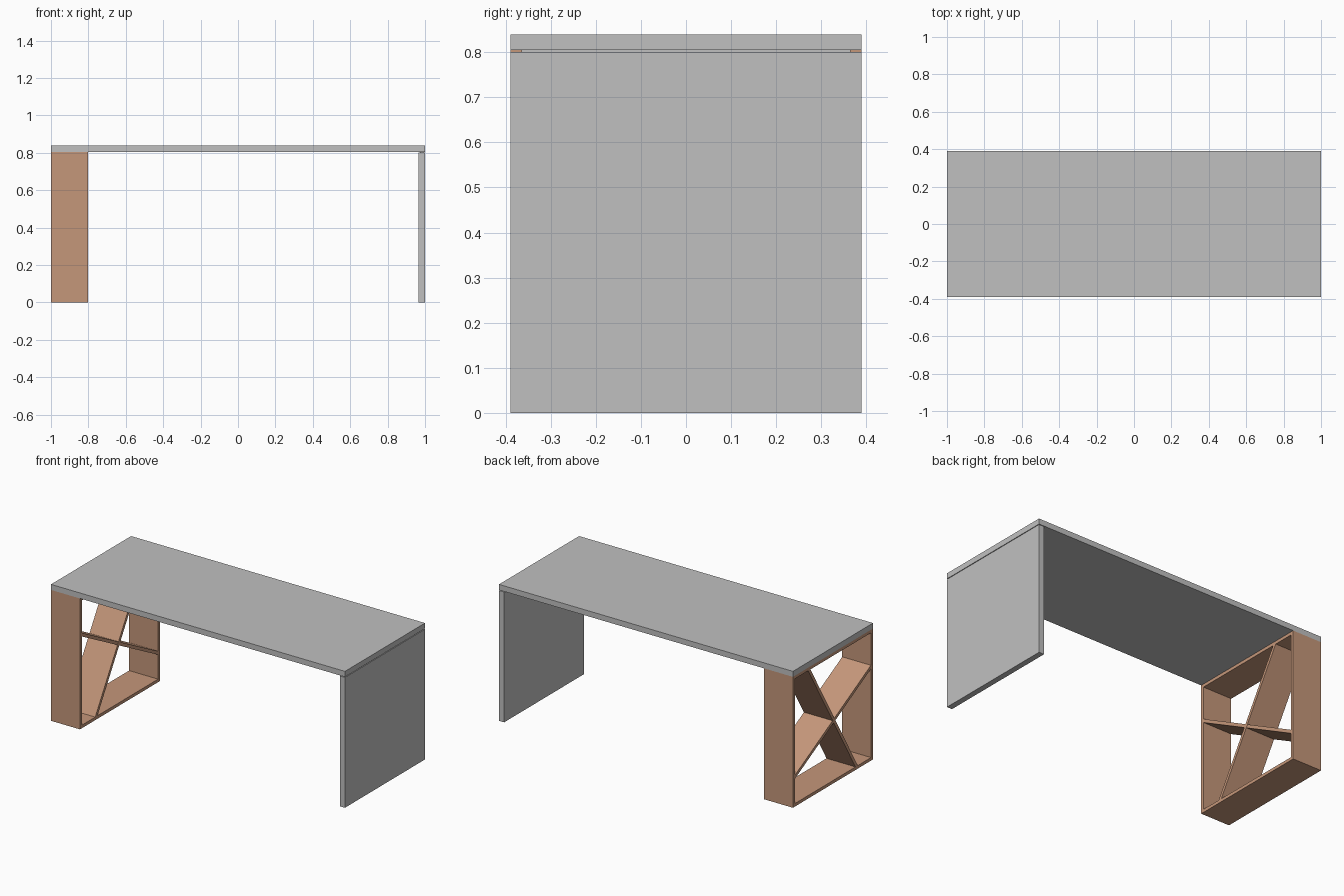
import bpy

if "Cube" in bpy.data.objects:
    bpy.data.objects.remove(bpy.data.objects["Cube"], do_unlink=True)


def material(name, rgb):
    mat = bpy.data.materials.new(name)
    mat.use_nodes = True
    mat.diffuse_color = (*rgb, 1)
    mat.node_tree.nodes["Principled BSDF"].inputs["Base Color"].default_value = (*rgb, 1)
    return mat


grey = material("grey laminate", (0.53, 0.53, 0.53))
wood = material("light wood", (0.56, 0.31, 0.195))


def panel(name, x0, x1, profile, mat):
    """Extrude a four-cornered (y, z) profile from x0 to x1."""
    n = len(profile)
    verts = [(x, y, z) for x in (x0, x1) for y, z in profile]
    faces = [tuple(reversed(range(n))), tuple(range(n, 2 * n))]
    faces += [(i, (i + 1) % n, (i + 1) % n + n, i + n) for i in range(n)]
    mesh = bpy.data.meshes.new(name)
    mesh.from_pydata(verts, [], faces)
    mesh.materials.append(mat)
    obj = bpy.data.objects.new(name, mesh)
    bpy.context.collection.objects.link(obj)
    return obj


def rect(y0, y1, z0, z1):
    return [(y0, z0), (y1, z0), (y1, z1), (y0, z1)]


D = 0.389         # half depth of the desk
UNDER = 0.805     # underside of the desktop
T = 0.019         # shelf board thickness
X0, X1 = -1.0, -0.803

# Desktop and solid end panel, joined by a thin recessed spacer
panel("desktop", -1, 1, rect(-D, D, UNDER, 0.839), grey)
panel("end_panel", 0.965, 1, rect(-D, D, 0, 0.801), grey)
panel("end_panel_spacer", 0.972, 0.993, rect(-0.365, 0.365, 0.801, UNDER), grey)

# Open shelf frame
panel("shelf_front_side", X0, X1, rect(-D, -D + T, 0, UNDER), wood)
panel("shelf_back_side", X0, X1, rect(D - T, D, 0, UNDER), wood)
panel("shelf_bottom", X0, X1, rect(-D + T, D - T, 0, T), wood)
panel("shelf_top", X0, X1, rect(-D + T, D - T, UNDER - T, UNDER), wood)

# Steep divider from bottom board to top board
ys, half = 0.23, T * 0.58
panel("steep_divider", X0, X1,
      [(-ys - half, T), (-ys + half, T),
       (ys + half, UNDER - T), (ys - half, UNDER - T)], wood)

# Shallow divider from front side down to back side
yi = D - T
zf, zb = 0.575, 0.18
panel("shallow_divider", X0 + 0.001, X1 - 0.001,
      [(-yi, zf - half), (yi, zb - half), (yi, zb + half), (-yi, zf + half)], wood)
